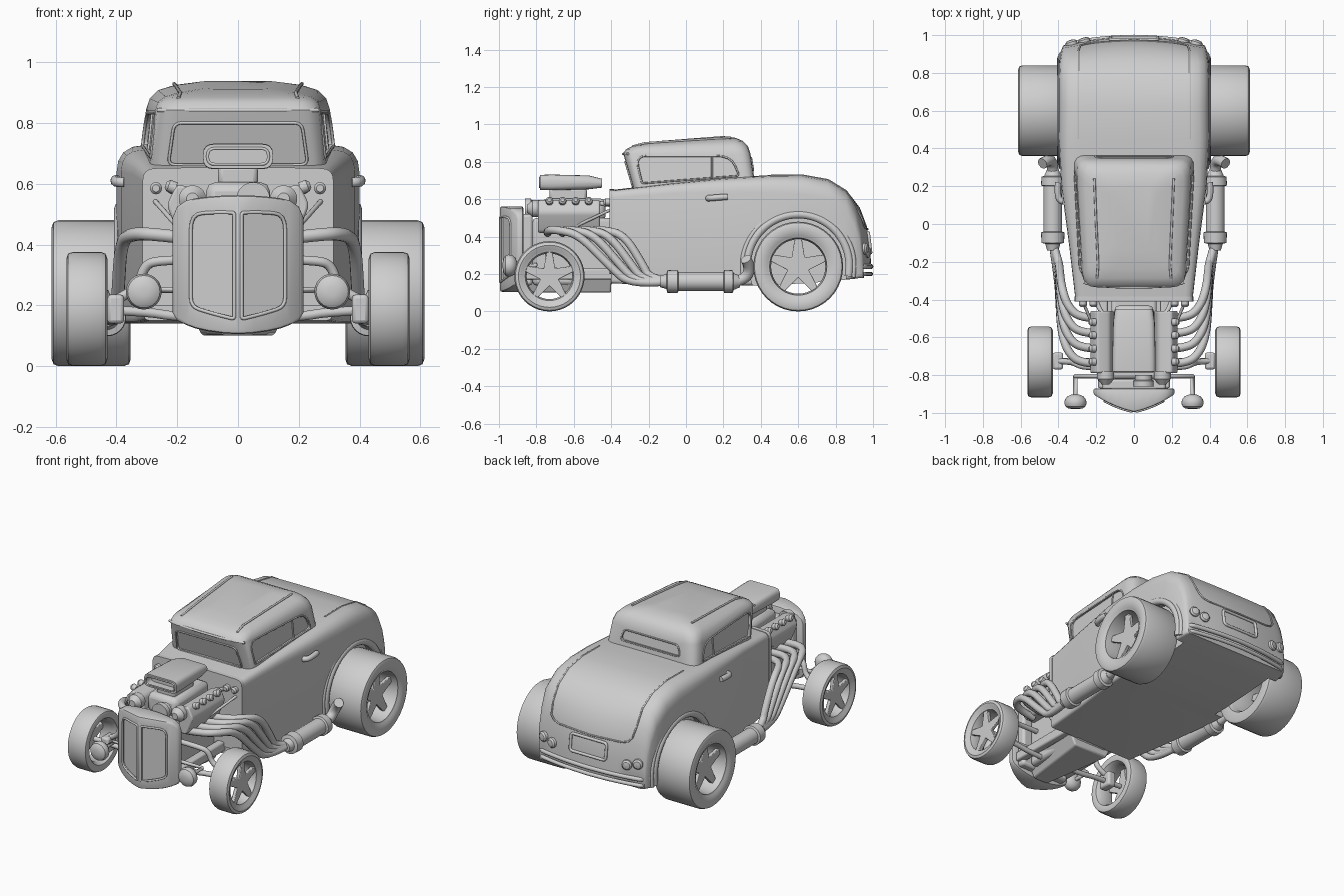
import bpy, bmesh, math
from mathutils import Vector

if "Cube" in bpy.data.objects:
    bpy.data.objects.remove(bpy.data.objects["Cube"])
parts = []
grey = bpy.data.materials.new("plain grey")
grey.use_nodes = True
grey.diffuse_color = (0.62, 0.62, 0.62, 1)
for node in grey.node_tree.nodes:
    if node.type == 'BSDF_PRINCIPLED':
        node.inputs["Base Color"].default_value = grey.diffuse_color


def add(name, data, mirror):
    ob = bpy.data.objects.new(name, data)
    bpy.context.collection.objects.link(ob)
    data.materials.append(grey)
    if mirror:
        ob.modifiers.new("mirror", 'MIRROR')
    parts.append(ob)
    return ob


def loft(name, rings, mirror=False, closed=False, bevel=0):
    """Skin a row of equal rings, capped unless closed on itself."""
    bm = bmesh.new()
    rows = [[bm.verts.new(p) for p in ring] for ring in rings]
    n = len(rows[0])
    for a, b in zip(rows, rows[1:] + rows[:1] if closed else rows[1:]):
        for i in range(n):
            j = (i + 1) % n
            bm.faces.new((a[i], a[j], b[j], b[i]))
    if not closed:
        bm.faces.new(rows[0])
        bm.faces.new(rows[-1])
    bmesh.ops.recalc_face_normals(bm, faces=bm.faces)
    me = bpy.data.meshes.new(name)
    bm.to_mesh(me)
    bm.free()
    ob = add(name, me, mirror)
    if bevel:
        mod = ob.modifiers.new("bevel", 'BEVEL')
        mod.width, mod.segments = bevel, 2
        mod.limit_method, mod.angle_limit = 'ANGLE', math.radians(40)
    return ob


def fillet(corners, radii, steps=5):
    """Round the corners of a flat outline."""
    pts = [Vector(c) for c in corners]
    radii = radii if isinstance(radii, (list, tuple)) else [radii] * len(pts)
    out = []
    for i, p in enumerate(pts):
        to_a, to_b = pts[i - 1] - p, pts[(i + 1) % len(pts)] - p
        a = p + to_a.normalized() * min(radii[i], to_a.length * .49)
        b = p + to_b.normalized() * min(radii[i], to_b.length * .49)
        for k in range(steps):
            t = k / (steps - 1)
            out.append(a * (1 - t) ** 2 + p * 2 * t * (1 - t) + b * t * t)
    return out


def lathe(name, profile, centre, axis, mirror=True, closed=False, segs=32):
    turn = Vector((0, 0, 1)).rotation_difference(Vector(axis))
    rings = [[Vector(centre) + turn @ Vector((r * math.cos(k * math.tau / segs),
              r * math.sin(k * math.tau / segs), h)) for k in range(segs)] for h, r in profile]
    return loft(name, rings, mirror, closed)


def box(name, lo, hi, bevel=.01, mirror=False):
    ring = [(lo[0], lo[1]), (hi[0], lo[1]), (hi[0], hi[1]), (lo[0], hi[1])]
    return loft(name, [[(x, y, z) for x, y in ring] for z in (lo[2], hi[2])], mirror, bevel=bevel)


def tube(name, pts, r, mirror=True, cyclic=False, straight=False):
    cu = bpy.data.curves.new(name, 'CURVE')
    cu.dimensions, cu.bevel_depth, cu.bevel_resolution = '3D', r, 3
    cu.use_fill_caps, cu.resolution_u = True, 6
    sp = cu.splines.new('POLY' if straight else 'NURBS')
    sp.points.add(len(pts) - 1)
    for p, co in zip(sp.points, pts):
        p.co = (*co, 1)
    sp.use_cyclic_u = cyclic
    if not straight:
        sp.order_u, sp.use_endpoint_u = 3, True
    return add(name, cu, mirror)


def cut(target, cutter):
    """Subtract the cutter, bake the result and discard the cutter."""
    mod = target.modifiers.new("cut", 'BOOLEAN')
    mod.object, mod.solver = cutter, 'EXACT'
    bpy.context.view_layer.update()
    deps = bpy.context.evaluated_depsgraph_get()
    baked = bpy.data.meshes.new_from_object(target.evaluated_get(deps))
    target.modifiers.clear()
    target.data = baked
    parts.remove(cutter)
    bpy.data.objects.remove(cutter)


def recess(target, outline, place, depth=.014, mirror=False, frame=.005):
    """Sink an outline into a surface; place(u, v, d) gives the point d outside it."""
    cut(target, loft("cutter", [[place(p.x, p.y, d) for p in outline] for d in (-depth, .06)], mirror))
    tube(target.name + "_trim", [place(p.x, p.y, .001) for p in outline], frame, mirror, True, True)


# Main body: y, half width, bottom, top, shoulder radius
stations = [(-.4, .31, .15, .645, .04), (-.1, .345, .14, .68, .05), (.2, .385, .14, .71, .07),
            (.45, .4, .14, .725, .09), (.62, .4, .15, .727, .1), (.76, .4, .16, .702, .1),
            (.86, .395, .17, .642, .1), (.93, .388, .175, .55, .1), (.968, .382, .18, .45, .08),
            (.985, .375, .18, .33, .05), (.99, .372, .18, .25, .03)]


def bowed(x, y):
    """The tail curves forward towards its corners."""
    return y - max(0, y - .85) * .32 * (x / .38) ** 2


def section(w, b, t, r):
    return fillet([(w, b), (w, t), (w * .4, t + .004), (-w * .4, t + .004), (-w, t), (-w, b)],
                  [.02, r, w * .3, w * .3, r, .02])


body = loft("body", [[(p.x, bowed(p.x, y), p.y) for p in section(w, b, t, r)] for y, w, b, t, r in stations])
cut(body, lathe("wheel_well", [(.33, .265), (.6, .265)], (0, .6, .245), (1, 0, 0)))
for name, radius, thick in (("arch_lip", .275, .022), ("arch_flare", .3, .013)):
    arc = [math.radians(a) for a in range(-12, 193, 12)]
    tube(name, [(.386, .6 + radius * math.cos(a), .245 + radius * math.sin(a)) for a in arc], thick)
lid = [(.295, bowed(.295, y), t + .001) for y, w, b, t, r in stations[3:8]]
tube("boot_lid_seam", lid + [(.285, .946, .485), (.26, .953, .458), (.22, .96, .446), (0, .972, .44)], .005,
     straight=True)
loft("cowl_edge", [[(p.x, y, p.y) for p in section(.314, .2, .65, .04)] for y in (-.41, -.385)])

# Cabin: front y, back y, front and back half widths, front and back heights, corner radius
cabin_rings = [(-.27, .38, .29, .33, .62, .62, .06), (-.335, .345, .268, .307, .842, .842, .07),
               (-.322, .332, .26, .295, .867, .882, .08), (-.288, .305, .235, .267, .884, .911, .08),
               (-.24, .265, .185, .215, .897, .928, .08), (-.15, .2, .1, .13, .911, .938, .05)]
rings = []
for f, b, wf, wb, zf, zb, r in cabin_rings:
    plan = fillet([(-wf, f), (wf, f), (wb, b), (-wb, b)], r)
    rings.append([(p.x, p.y, zf + (zb - zf) * (p.y - f) / (b - f)) for p in plan])
cabin = loft("cabin", rings)


def cabin_side(y, z, d):
    return (.29 + .04 * (y + .27) / .65 - (z - .62) * .1 + d, y, z)


side_glass = fillet([(-.235, .685), (-.27, .832), (.24, .832), (.285, .725)], [.01, .06, .08, .02])
recess(cabin, side_glass, cabin_side, mirror=True)
recess(cabin, fillet([(-.23, .662), (.23, .662), (.21, .8), (-.21, .8)], .025),
       lambda x, z, d: (x, -.27 - .3 * (z - .62) - d, z))
recess(cabin, fillet([(-.21, .755), (.21, .755), (.19, .822), (-.19, .822)], .025),
       lambda x, z, d: (x, .38 - .16 * (z - .62) + d, z))
tube("window_post", [cabin_side(.14, z, -.012) for z in (.7, .83)], .005)
tube("roof_rail", [(.196, -.288, .882), (.19, -.22, .9), (.2, 0, .915), (.21, .24, .929)], .006, straight=True)
tube("roof_visor_edge", [(0, -.335, .842), (.2, -.335, .842), (.265, -.31, .842)], .007)

# Door handles and rear details
tube("door_handle", [(.375, .12, .605), (.4, .122, .605), (.405, .2, .612), (.4, .22, .612)], .017)
for x, z in ((.262, .318), (.33, .335)):
    lathe("tail_lamp", [(-.03, .031), (.012, .031), (.021, .022), (.024, .005)],
          (x, bowed(x, .984), z), (.3, 1, 0), segs=20)
plate = fillet([(-.125, .315), (.125, .315), (.125, .42), (-.125, .42)], .02)
tube("plate_frame", [(p.x, .987 - (p.y - .32) * .12, p.y) for p in plate], .009, False, True, True)
for name, z, r in (("rear_bumper", .24, .014), ("rear_lower_trim", .2, .012)):
    tube(name, [(x, bowed(x, .988), z) for x in (0, .1, .2, .3, .36)] + [(.378, .9, z)], r)

# Grille shell with two sunken panels
columns = [(0, .105, .562), (.05, .108, .561), (.1, .115, .557), (.14, .124, .552), (.17, .135, .545),
           (.2, .15, .525), (.215, .175, .49)]
columns = [(-x, b, t) for x, b, t in columns[:0:-1]] + columns


def nose(x, z, d):
    return (x, -.995 + .2 * abs(x) + 1.1 * x * x - d, z)


shell = loft("grille_shell", [[nose(x, b, 0), nose(x, t, 0), (x, -.87, t), (x, -.87, b)]
                              for x, b, t in columns], bevel=.01)
recess(shell, fillet([(.012, .155), (.08, .172), (.155, .195), (.155, .5), (.08, .506), (.012, .505)],
                     [.01, .03, .03, .05, .03, .01]), nose, mirror=True, frame=.006)
box("radiator", (-.17, -.88, .14), (.17, -.82, .52), .015)

# Engine
box("engine_block", (-.12, -.82, .14), (.12, -.39, .5), .02)
loft("oil_pan", [[(-w, -.87, z), (w, -.87, z), (v, -.4, z), (-v, -.4, z)]
                 for w, v, z in ((.05, .12, .1), (.1, .17, .2))], bevel=.01)
box("frame_rail", (.14, -.87, .17), (.19, -.38, .23), .01, True)
head = fillet([(.09, .42), (.19, .42), (.235, .53), (.2, .6), (.125, .575)], .02)
loft("cylinder_head", [[(p.x, y, p.y) for p in head] for y in (-.79, -.46)], True, bevel=.008)
box("blower", (-.105, -.77, .48), (.105, -.43, .605), .03)
for y in (-.73, -.66, -.59, -.52):
    lathe("plug_cap", [(0, .02), (.025, .02), (.035, .01)], (.205, y, .585), (.8, 0, .3), segs=16)
box("scoop_neck", (-.065, -.73, .59), (.065, -.53, .66), .015)
scoop_rings = [(-.78, .115, .65, .73), (-.72, .115, .648, .732), (-.52, .11, .653, .727), (-.45, .1, .662, .71)]
scoop = loft("air_scoop", [[(p.x, y, p.y) for p in fillet([(-w, b), (w, b), (w, t), (-w, t)], .035)]
                           for y, w, b, t in scoop_rings])
recess(scoop, fillet([(-.1, .664), (.1, .664), (.1, .716), (-.1, .716)], .024),
       lambda x, z, d: (x, -.78 - d, z), depth=.05)
lathe("pulley", [(-.86, .055), (-.83, .055), (-.825, .045), (-.8, .045)], (.05, 0, .55), (0, 1, 0), False)
lathe("front_cap", [(-.85, .02), (-.82, .045), (-.78, .045)], (.15, 0, .55), (0, 1, 0), segs=20)
for x in (.215, .27):
    lathe("firewall_knob", [(-.44, .012), (-.43, .02), (-.4, .02)], (x, 0, .585), (0, 1, 0), segs=16)
tube("firewall_rod", [(.275, -.4, .545), (.2, -.58, .46)], .008)
tube("fuel_line", [(.17, -.47, .58), (.2, -.42, .57), (.2, -.39, .57)], .012)

# Exhaust headers, silencer and tail pipe
for i, y in enumerate((-.74, -.66, -.58, -.5)):
    z = .14 + .014 * i
    tube("header_pipe", [(.16, y, .42), (.28, y, .435), (.35, y + .06, .435), (.385, y + .17, .41),
                         (.395, y * .75 + .15, .24), (.4, y * .4, z), (.43, -.1, .16)], .022)
lathe("silencer", [(-.14, .03), (-.105, .04), (-.1, .06), (-.045, .062), (-.04, .05), (.2, .05),
                   (.205, .062), (.25, .06), (.255, .045), (.29, .03)], (.43, 0, .16), (0, 1, 0), segs=24)
tube("tail_pipe", [(.43, .26, .16), (.43, .32, .17), (.45, .345, .24), (.485, .32, .28)], .03)


# Wheels: open rims with a five pointed star of spokes
def wheel(name, y, radius, rim, x0, x1, inset):
    centre = (0, y, radius)
    lathe(name + "_tyre", [(x0 + .006, rim), (x0, radius - .022), (x0 + .006, radius - .006), (x0 + .022, radius),
                           (x1 - .022, radius), (x1 - .006, radius - .006), (x1, radius - .022),
                           (x1 - .004, rim + .012), (x1 - .012, rim), (x1 - .016, rim - .012),
                           (x1 - inset, rim - .02), (x0 + .03, rim - .015)], centre, (1, 0, 0), closed=True, segs=40)
    star = []
    for k in range(5):
        a = math.pi / 2 + k * math.tau / 5
        for r, off in ((rim - .005, -.11), (rim - .005, .11), (rim * .36, math.pi / 5)):
            star.append((y + r * math.cos(a + off), radius + r * math.sin(a + off)))
    loft(name + "_spokes", [[(x, *p) for p in star] for x in (x1 - inset, x1 - inset + .025)], True, bevel=.004)


wheel("rear_wheel", .6, .24, .165, .353, .613, .08)
wheel("front_wheel", -.73, .188, .142, .43, .565, .045)

# Front suspension and headlamps
tube("front_axle", [(0, -.725, .16), (.2, -.725, .16), (.3, -.725, .18), (.5, -.725, .187)], .016)
tube("upper_arm", [(.1, -.76, .35), (.26, -.76, .35), (.31, -.74, .33), (.33, -.73, .25), (.4, -.725, .22)], .016)
box("steering_knuckle", (.375, -.77, .14), (.43, -.68, .235), .012, True)
tube("lamp_stalk", [(.1, -.805, .25), (.31, -.805, .25), (.31, -.805, .245), (.31, -.91, .245)], .012,
     straight=True)
lathe("headlamp", [(-.98, .015), (-.976, .038), (-.966, .053), (-.95, .059), (-.93, .056), (-.912, .042),
                   (-.903, .02)], (.31, 0, .245), (0, 1, 0), segs=24)

# Smooth shading with sharp edges kept
bpy.ops.object.select_all(action='DESELECT')
for ob in parts:
    if ob.type == 'MESH':
        ob.select_set(True)
        bpy.context.view_layer.objects.active = ob
bpy.ops.object.shade_smooth_by_angle(angle=math.radians(35))
